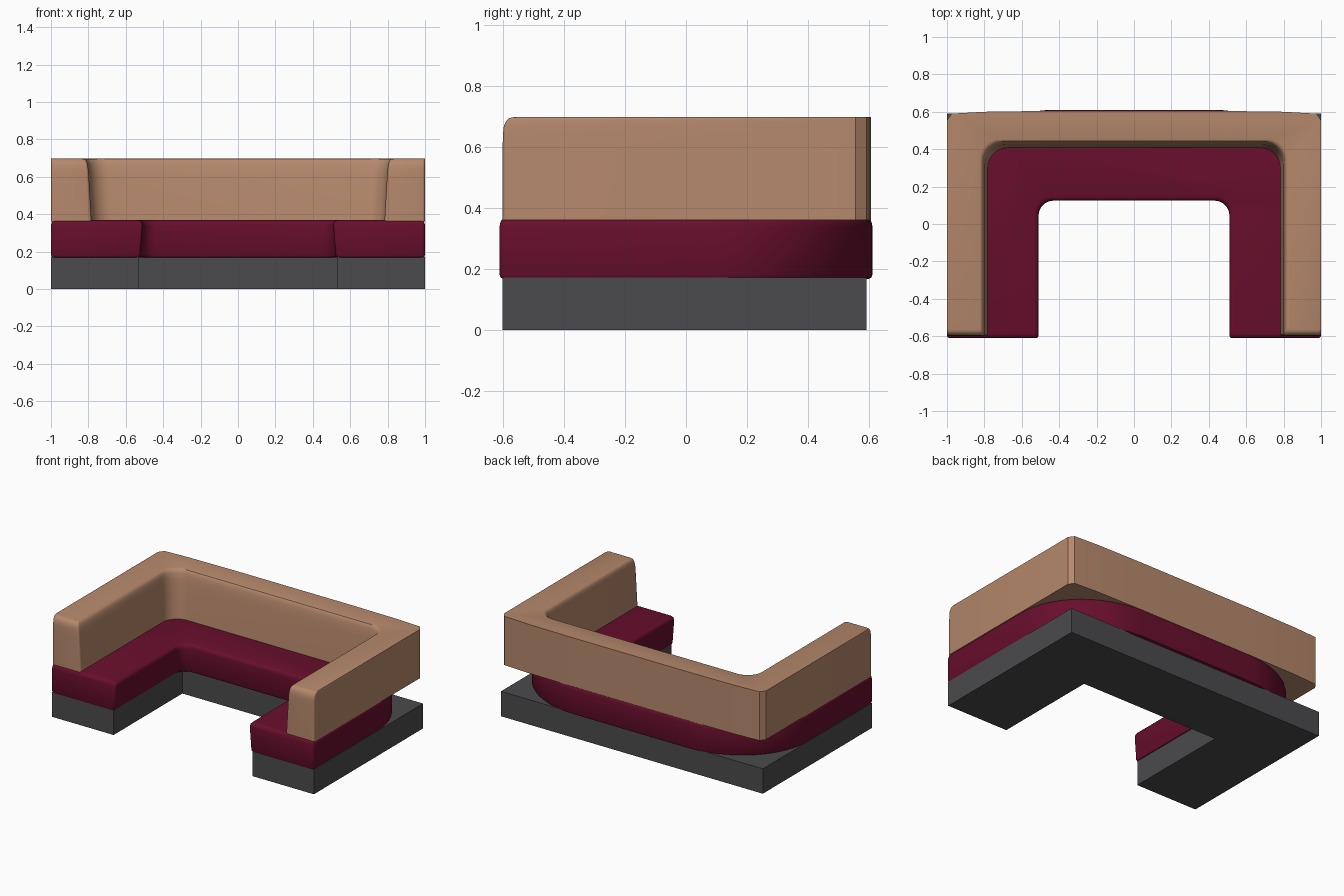
import bpy, bmesh
from math import sin, cos, pi, radians

cube = bpy.data.objects.get("Cube")
if cube:
    bpy.data.objects.remove(cube, do_unlink=True)


def material(name, rgb):
    m = bpy.data.materials.new(name)
    m.use_nodes = True
    m.diffuse_color = (*rgb, 1)
    m.node_tree.nodes["Principled BSDF"].inputs["Base Color"].default_value = (*rgb, 1)
    return m


def arc(cx, cy, rx, ry, a0, a1, n):
    """Points on an elliptical arc, angles in degrees."""
    steps = [radians(a0 + (a1 - a0) * i / n) for i in range(n + 1)]
    return [(cx + rx * cos(a), cy + ry * sin(a)) for a in steps]


def u_ring(outer, front, inner_x, inner_y, r, soft):
    """U outline open to the front, mirrored from its +x half."""
    ox = outer[-1][0]
    half = list(outer)
    if soft:
        half += arc(ox - soft, front + soft, soft, soft, 0, -90, 4)
        half += arc(inner_x + soft, front + soft, soft, soft, -90, -180, 4)
    else:
        half += [(ox, front), (inner_x, front)]
    if r:
        half += arc(inner_x - r, inner_y - r, r, r, 0, 90, 8)
    else:
        half += [(inner_x, inner_y)]
    return half + [(-x, y) for x, y in reversed(half)]


def loft(name, levels, mat, smooth=True):
    """Skin (z, outline) levels and close both ends."""
    bm = bmesh.new()
    rings = [[bm.verts.new((x, y, z)) for x, y in pts] for z, pts in levels]
    n = len(rings[0])
    for lo, hi in zip(rings, rings[1:]):
        for i in range(n):
            j = (i + 1) % n
            bm.faces.new((lo[i], lo[j], hi[j], hi[i]))
    bm.faces.new(rings[0])
    bm.faces.new(rings[-1])
    bmesh.ops.recalc_face_normals(bm, faces=bm.faces)
    me = bpy.data.meshes.new(name)
    bm.to_mesh(me)
    bm.free()
    me.materials.append(mat)
    ob = bpy.data.objects.new(name, me)
    bpy.context.collection.objects.link(ob)
    if smooth:
        bpy.ops.object.select_all(action="DESELECT")
        bpy.context.view_layer.objects.active = ob
        ob.select_set(True)
        bpy.ops.object.shade_smooth_by_angle(angle=radians(35))
    return ob


grey = material("charcoal base", (0.07, 0.07, 0.075))
maroon = material("maroon fabric", (0.138, 0.0045, 0.025))
tan = material("tan leather", (0.47, 0.25, 0.15))

# Plinth: a plain sharp U slab
plinth = u_ring([(1, 0.59)], -0.6, 0.53, 0.15, 0, 0)
loft("base_plinth", [(0, plinth), (0.172, plinth)], grey, smooth=False)


# Seat cushion: broad rounded back corners, softened rims
def seat_ring(inset, lean):
    w = 1 - inset
    outer = arc(w - 0.57, 0.11 - inset, 0.57, 0.5, 90, 0, 20)
    return u_ring(outer, -0.61 + inset, 0.51 + inset + lean, 0.125 + inset + lean, 0.08, 0.015)


loft("seat_cushion", [
    (0.168, seat_ring(0.012, 0.012)),
    (0.172, seat_ring(0.004, 0.012)),
    (0.182, seat_ring(0, 0.012)),
    (0.34, seat_ring(0, 0)),
    (0.355, seat_ring(0.003, 0)),
    (0.364, seat_ring(0.01, 0)),
    (0.368, seat_ring(0.022, 0)),
], maroon)

# Backrest and arms: leaning inner face that rolls over at the top
back_outer = [(0.45, 0.605), (0.8, 0.6), (0.975, 0.59), (1, 0.555)]


def back_ring(front, inner_x, inner_y):
    return u_ring(back_outer, front, inner_x, inner_y, 0.11, 0.015)


loft("backrest_and_arms", [
    (0.36, back_ring(-0.6, 0.783, 0.408)),
    (0.60, back_ring(-0.6, 0.797, 0.424)),
    (0.64, back_ring(-0.599, 0.800, 0.429)),
    (0.668, back_ring(-0.596, 0.804, 0.434)),
    (0.685, back_ring(-0.588, 0.809, 0.439)),
    (0.694, back_ring(-0.578, 0.816, 0.445)),
    (0.697, back_ring(-0.566, 0.826, 0.454)),
], tan)
